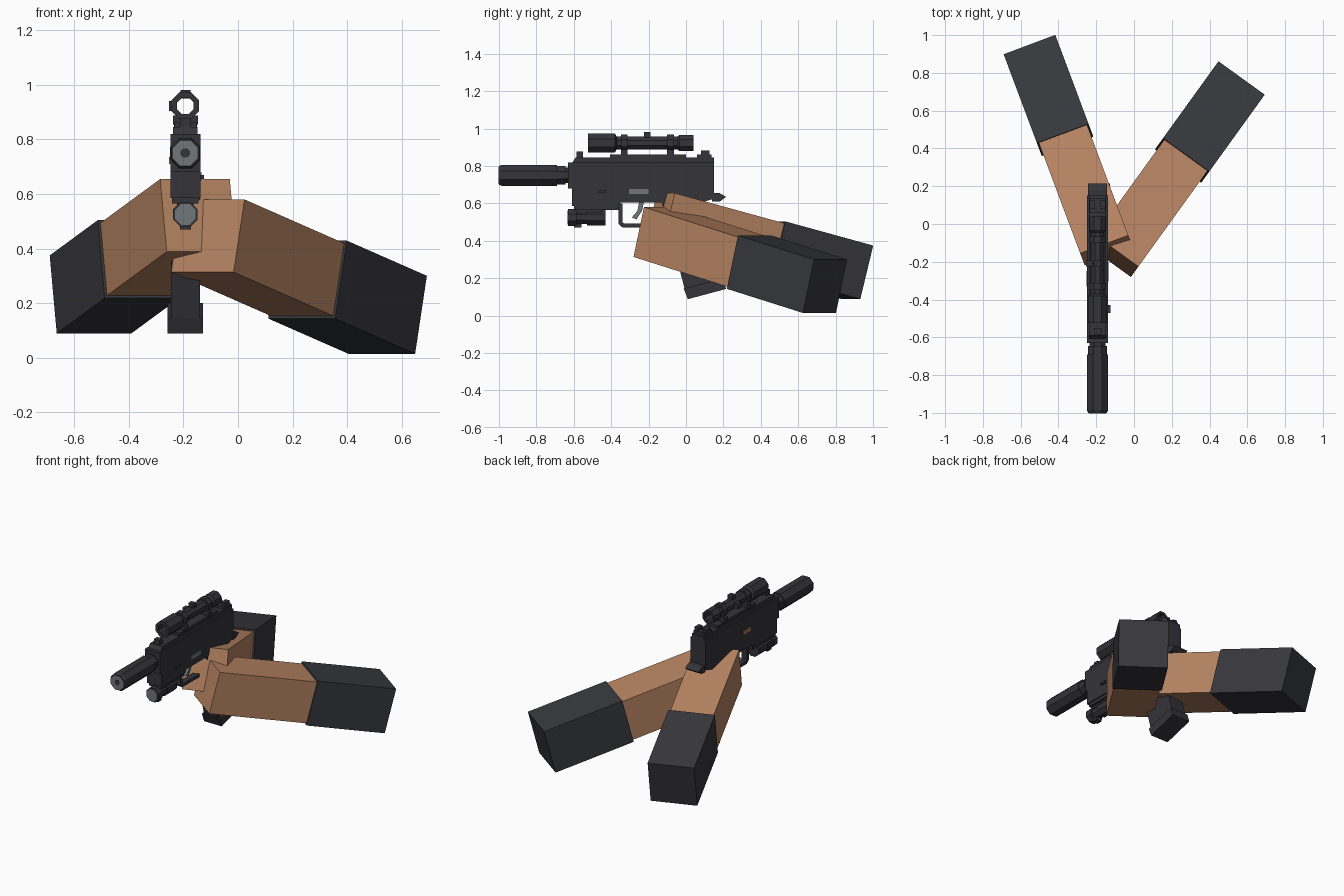
import bpy, bmesh, math
from mathutils import Vector, Matrix

if "Cube" in bpy.data.objects:
    bpy.data.objects.remove(bpy.data.objects["Cube"])

CX = -0.193  # centre plane of the gun


def material(name, rgb):
    m = bpy.data.materials.new(name)
    m.diffuse_color = (*rgb, 1)
    m.use_nodes = True
    m.node_tree.nodes["Principled BSDF"].inputs["Base Color"].default_value = m.diffuse_color
    return m


GUN = material("gunmetal", (0.034, 0.033, 0.041))
SLEEVE = material("sleeve_charcoal", (0.040, 0.041, 0.048))
SKIN = material("skin", (0.48, 0.235, 0.125))
STEEL = material("steel_grey", (0.16, 0.18, 0.19))
BRASS = material("brass", (0.36, 0.19, 0.09))


def finish(name, bm, mat):
    bmesh.ops.recalc_face_normals(bm, faces=bm.faces)
    me = bpy.data.meshes.new(name)
    bm.to_mesh(me)
    bm.free()
    me.materials.append(mat)
    ob = bpy.data.objects.new(name, me)
    bpy.context.collection.objects.link(ob)
    return ob


def box(name, x, y, z, mat=GUN, bevel=0):
    """Box from (min, max) pairs; x is relative to the gun's centre plane."""
    bm = bmesh.new()
    size = Vector((x[1] - x[0], y[1] - y[0], z[1] - z[0]))
    mid = Vector((CX + sum(x) / 2, sum(y) / 2, sum(z) / 2))
    bmesh.ops.create_cube(bm, size=1, matrix=Matrix.Translation(mid) @ Matrix.Diagonal((*size, 1)))
    if bevel:
        bmesh.ops.bevel(bm, geom=bm.edges[:], offset=bevel, segments=1, affect='EDGES')
    return finish(name, bm, mat)


def profile(name, pts, half, mat=GUN):
    """Side outline of (y, z) points extruded across x."""
    bm = bmesh.new()
    f = bm.faces.new([bm.verts.new((CX - half, y, z)) for y, z in pts])
    ext = bmesh.ops.extrude_face_region(bm, geom=[f])
    bmesh.ops.translate(bm, vec=(2 * half, 0, 0),
                        verts=[v for v in ext['geom'] if isinstance(v, bmesh.types.BMVert)])
    return finish(name, bm, mat)


def lathe(name, z, pts, mat=GUN, closed=False, n=8):
    """Eight-sided turned part along y; pts are (flat radius, y)."""
    bm = bmesh.new()
    k = 1 / math.cos(math.pi / n)
    rings = []
    for r, y in pts:
        rings.append([bm.verts.new((CX + r * k * math.cos((i + .5) * math.tau / n), y,
                                    z + r * k * math.sin((i + .5) * math.tau / n))) for i in range(n)])
    pairs = list(zip(rings, rings[1:])) + ([(rings[-1], rings[0])] if closed else [])
    for a, b in pairs:
        for i in range(n):
            j = (i + 1) % n
            bm.faces.new((a[i], a[j], b[j], b[i]))
    if not closed:
        bm.faces.new(rings[0])
        bm.faces.new(rings[-1])
    return finish(name, bm, mat)


def arm(side, corner, direction, width, height, cut, length):
    """Bare forearm and sleeve; corner is the front upper left corner."""
    d = Vector(direction).normalized()
    w = Vector((d.y, -d.x, 0)).normalized()
    h = w.cross(d)
    start = Vector(corner) + w * width / 2 - h * height / 2
    for part, a, b, grow, mat in (("forearm", 0, cut + .02, 0, SKIN),
                                  ("sleeve", cut, length, .02, SLEEVE)):
        bm = bmesh.new()
        c = start + d * (a + b) / 2
        rot = Matrix((w, d, h)).transposed().to_4x4()
        size = Matrix.Diagonal((width + grow, b - a, height + grow, 1))
        bmesh.ops.create_cube(bm, size=1, matrix=Matrix.Translation(c) @ rot @ size)
        finish(side + "_" + part, bm, mat)


# Arms
arm("left", (-.285, -.155, .655), (-.395, 1.055, -.29), .272, .275, .645, 1.163)
arm("right", (-.205, -.06, .58), (.66, .915, -.29), .282, .275, .645, 1.163)

# Receiver
profile("receiver", [(-.63, .82), (-.63, .68), (-.61, .68), (-.61, .585), (-.36, .585), (-.35, .605),
                     (.08, .605), (.15, .625), (.15, .82)], .055)
profile("top_cover", [(-.61, .815), (-.59, .845), (.15, .845), (.15, .815)], .045)
box("lower_frame", (-.048, .048), (-.60, -.36), (.565, .60))
profile("rear_cap", [(.14, .655), (.18, .655), (.215, .635), (.18, .61), (.14, .61)], .05)
box("charging_handle", (.05, .068), (-.47, -.43), (.655, .67))
box("ejection_port", (.05, .059), (-.305, -.20), (.65, .678), STEEL)
box("left_port", (-.059, -.05), (-.33, -.25), (.71, .735), BRASS)

# Silenced barrel with its muzzle face
lathe("barrel", .75, [(.042, -.60), (.042, -.645), (.05, -.645), (.05, -.69), (.056, -.69),
                      (.056, -.985), (.05, -1.0)])
lathe("muzzle_face", .75, [(.045, -1.0), (.045, -1.002)], STEEL)
lathe("muzzle_hole", .75, [(.017, -1.001), (.017, -1.003)])

# Under-barrel lamp
lathe("lamp_body", .525, [(.045, -.63), (.045, -.585), (.036, -.585), (.036, -.53), (.042, -.53), (.042, -.43)])
lathe("lamp_lens", .525, [(.038, -.63), (.038, -.634)], STEEL)
box("lamp_mount", (-.03, .03), (-.59, -.45), (.55, .59))
box("lamp_switch", (-.02, .02), (-.60, -.56), (.47, .49))

# Trigger and guard
profile("trigger_guard", [(-.36, .60), (-.36, .49), (-.34, .472), (-.15, .472), (-.15, .492),
                          (-.33, .492), (-.34, .50), (-.34, .60)], .02)
profile("trigger", [(-.25, .61), (-.225, .61), (-.235, .56), (-.265, .515), (-.29, .525), (-.26, .56)],
        .012, STEEL)

# Slanted grip with floor plate
profile("grip", [(-.13, .61), (.075, .61), (.195, .185), (-.005, .135)], .053)
profile("grip_floor_plate", [(-.013, .145), (.197, .20), (.215, .143), (.01, .088)], .065)

# Iron sights
box("front_sight", (-.02, .02), (-.585, -.55), (.84, .878))
for s in (-1, 1):
    box("rear_sight", (s * .028 - .014, s * .028 + .014), (.08, .125), (.84, .882))
box("rear_sight_base", (-.042, .042), (.06, .135), (.84, .862))

# Scope: hollow tube with rings, knobs and rail
lathe("scope_tube", .923, [(.05, -.525), (.05, -.38), (.034, -.37), (.034, -.045), (.043, -.035),
                           (.043, .04), (.03, .04), (.03, -.525)], closed=True)
box("scope_rail", (-.04, .04), (-.405, 0), (.84, .862))
for y in (-.33, -.083):
    lathe("scope_ring", .923, [(.045, y - .018), (.045, y + .018), (.032, y + .018), (.032, y - .018)],
          closed=True)
    box("scope_ring_foot", (-.046, .046), (y - .018, y + .018), (.855, .888))
box("scope_top_knob", (-.018, .018), (-.225, -.19), (.95, .982))
box("scope_side_knob", (-.06, -.03), (-.225, -.19), (.905, .941))
